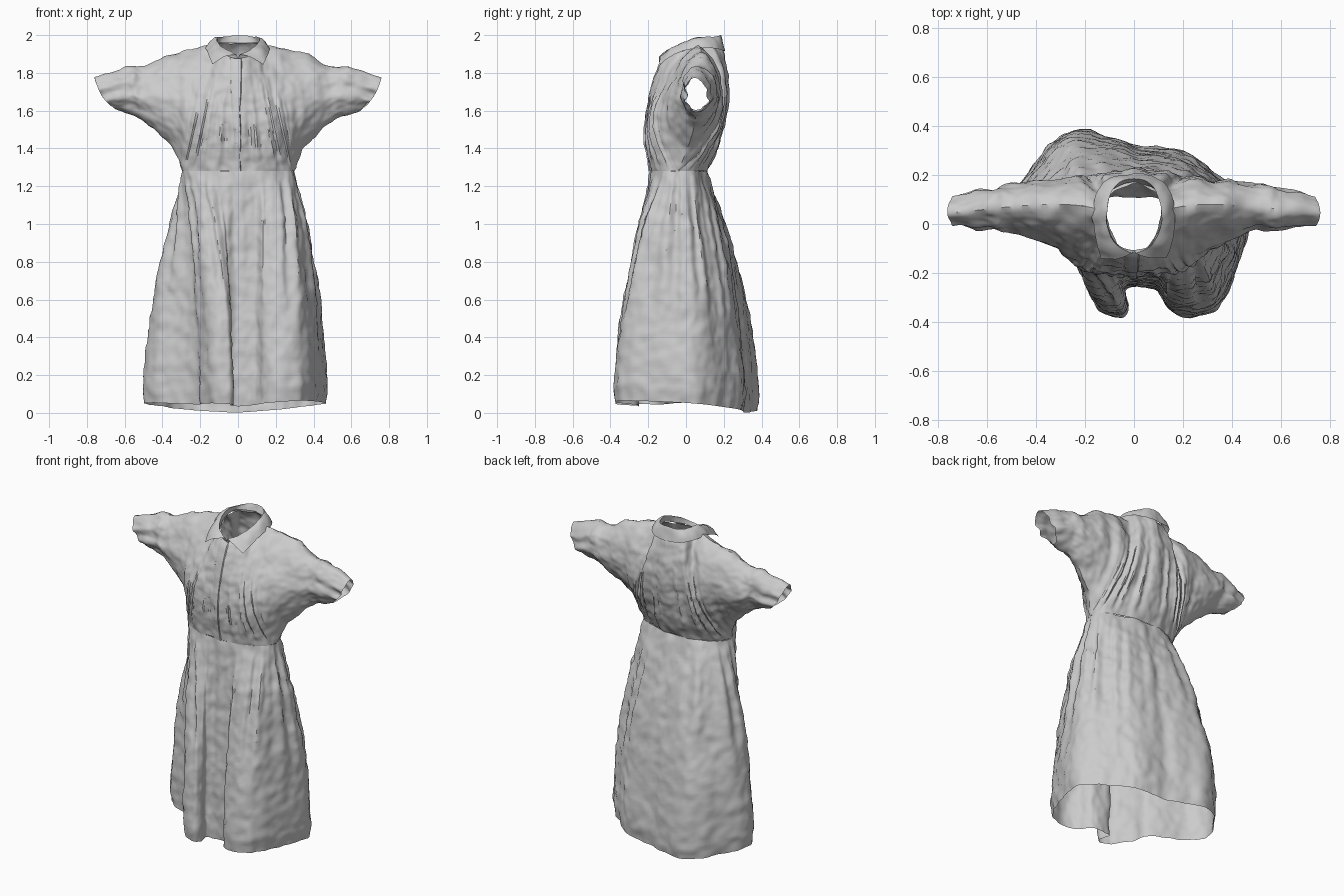
import bpy, bmesh, math
from mathutils import Vector, noise

if "Cube" in bpy.data.objects:
    bpy.data.objects.remove(bpy.data.objects["Cube"])

WAIST_Z = 1.28


def spline(pts, t, closed=False):
    """Catmull-Rom point on pts, t measured in control-point indices."""
    n = len(pts)
    i = math.floor(t) if closed else min(int(t), n - 2)
    f = t - i
    get = (lambda k: Vector(pts[k % n])) if closed else (lambda k: Vector(pts[max(0, min(n - 1, k))]))
    a, b, c, d = get(i - 1), get(i), get(i + 1), get(i + 2)
    return 0.5 * (2 * b + (c - a) * f + (2 * a - 5 * b + 4 * c - d) * f * f + (3 * b - a - 3 * c + d) * f ** 3)


def waist(angle):
    return Vector((0.30 * math.sin(angle), -0.04 - 0.15 * math.cos(angle), WAIST_Z))


def build(name, grids, crumple=1.0, closed=False):
    """Make one welded cloth surface from grids of points, then crumple it."""
    bm = bmesh.new()
    for grid in grids:
        rows = [[bm.verts.new(p) for p in row] for row in grid]
        for r0, r1 in zip(rows, rows[1:]):
            m = len(r0)
            for k in range(m if closed else m - 1):
                bm.faces.new((r0[k], r0[(k + 1) % m], r1[(k + 1) % m], r1[k]))
    bmesh.ops.remove_doubles(bm, verts=bm.verts, dist=0.0004)
    bmesh.ops.recalc_face_normals(bm, faces=bm.faces)
    bm.normal_update()
    moves = []
    for v in bm.verts:
        p = v.co
        d = 0.012 * noise.noise(Vector((p.x * 11, p.y * 11, p.z * 3.5)))
        d += 0.007 * noise.noise(p * 17 + Vector((5, 2, 8)))
        d += 0.004 * noise.noise(p * 34)
        moves.append(v.normal * d * crumple)
    for v, m in zip(bm.verts, moves):
        v.co += m
        v.co.z = min(2, max(0, v.co.z))
    mesh = bpy.data.meshes.new(name)
    bm.to_mesh(mesh)
    bm.free()
    obj = bpy.data.objects.new(name, mesh)
    bpy.context.collection.objects.link(obj)
    bpy.ops.object.select_all(action='DESELECT')
    obj.select_set(True)
    bpy.context.view_layer.objects.active = obj
    bpy.ops.object.shade_smooth_by_angle(angle=math.radians(35))
    return obj


# Skirt: waist ellipse flowing into a deeply folded hem outline
hem = [(0.02, -0.25), (0.10, -0.27), (0.14, -0.35), (0.23, -0.38), (0.34, -0.35), (0.41, -0.22),
       (0.46, -0.06), (0.47, 0.05), (0.41, 0.14), (0.34, 0.20), (0.27, 0.26), (0.18, 0.30),
       (0.04, 0.315), (-0.08, 0.35), (-0.24, 0.385), (-0.36, 0.31), (-0.46, 0.18), (-0.505, 0.06),
       (-0.44, -0.04), (-0.33, -0.09), (-0.22, -0.15), (-0.19, -0.25), (-0.13, -0.36),
       (-0.05, -0.38), (-0.02, -0.34), (-0.04, -0.27)]
NS, NZ = 208, 70
skirt = []
for j in range(NZ + 1):
    t = j / NZ
    row = []
    for k in range(NS):
        u = k / NS * len(hem)
        h = spline([(x, y, 0) for x, y in hem], u, True)
        ang = math.pi * (u / 12 if u < 12 else 1 + (u - 12) / (len(hem) - 12))
        w = waist(ang)
        z0 = 0.02 - 0.06 * h.y + 0.07 * abs(h.x)
        z = z0 + (WAIST_Z - z0) * t
        f = 1 - (z / WAIST_Z) ** 2
        p = w.lerp(h, f)
        # gathers fading out below the waist
        g = 0.035 * f * max(0, 1 - f) ** 1.5 * (math.sin(ang * 19) + 0.6 * math.sin(ang * 31 + 1))
        s = (1 + g / 0.3) * (1 - 0.025 * max(0, 1 - t / 0.06))
        row.append((p.x * s, p.y * s, z))
    skirt.append(row)
build("skirt", [skirt], 1.0, True)

# Bodice with cut-in-one sleeves: top edge, bottom edge and fullness per column
shoulder = [(0.12, 0.05, 1.945), (0.22, 0.075, 1.935), (0.36, 0.08, 1.90), (0.51, 0.07, 1.835),
            (0.60, 0.06, 1.83), (0.76, 0.045, 1.775)]
neck = {-1: [(0, -0.11, 1.87), (0.06, -0.09, 1.89), (0.10, -0.02, 1.92)],
        1: [(0, 0.17, 1.96), (0.06, 0.15, 1.96), (0.10, 0.12, 1.96)]}
underarm = [(0.30, -0.04, WAIST_Z), (0.355, 0.01, 1.41), (0.45, 0.04, 1.505), (0.54, 0.05, 1.565), (0.64, 0.05, 1.60)]
fullness = {-1: [0.06, 0.065, 0.11, 0.14, 0.15, 0.12, 0.085, 0.085, 0.05],
            1: [0.08, 0.085, 0.11, 0.15, 0.165, 0.13, 0.11, 0.10, 0.07]}


def bodice_point(u, s, side):
    """u: 0 centre to 8 sleeve end, s: 0 bottom to 1 top, side: -1 front, 1 back."""
    top = spline(neck[side] + shoulder, u)
    if u <= 4:
        a = u / 4 * math.pi / 2
        bot = waist(a if side < 0 else math.pi - a)
    else:
        bot = spline(underarm, u - 4)
    full = spline([(b, 0, 0) for b in fullness[side]], u).x
    p = bot.lerp(top, s)
    arch = max(0, math.sin(math.pi * s))
    # rounded over the shoulder, tapering into the waist
    out = min(1, max(0, u - 3) / 4)
    power = (0.68 - 0.15 * out) if s > 0.5 else (1.0 - 0.4 * out)
    p.y += side * full * arch ** power
    # gathers above the waist, lengthwise folds in the sleeve, cuff seam, flared sleeve end
    torso = max(0, 1 - max(0, u - 3) / 3)
    p.y += side * 0.016 * torso * arch * (1 - s) ** 2 * (math.sin(u * 8) + 0.5 * math.sin(u * 13 + 2))
    sleeve = max(0, u - 4) / 4
    p.y += side * 0.009 * sleeve * arch * math.sin(s * 17 + u)
    p.y -= side * 0.014 * arch * math.exp(-((u - 7.0) / 0.25) ** 2)
    flare = 0.016 * arch * (u / 8) ** 8
    p.x += flare
    p.z -= flare
    return p


sheets = []
NU, NV = 80, 52
for side in (-1, 1):
    columns = [[bodice_point(8 * i / NU, j / NV, side) for j in range(NV + 1)] for i in range(NU + 1)]
    for mirror in (-1, 1):
        sheets.append([[(mirror * p.x, p.y, p.z) for p in col] for col in columns])
build("bodice", sheets)

# Button placket: narrow raised strip down the bodice front
strip = []
for j in range(41):
    row = []
    for x, lift in ((-0.04, 0.0), (-0.036, 0.005), (-0.01, 0.007), (0.012, 0.007), (0.016, 0.0)):
        p = bodice_point(abs(x) * 16, j / 40, -1)
        row.append((x, p.y - lift, p.z))
    strip.append(row)
build("placket", [strip])

# Shirt collar: stand, fold line and pointed flap, mirrored left to right
stand = neck[-1] + [shoulder[0]] + neck[1][::-1]
fold = [(0.01, -0.12, 1.895), (0.07, -0.085, 1.93), (0.108, -0.01, 1.965), (0.112, 0.06, 1.985),
        (0.09, 0.13, 1.992), (0.05, 0.175, 1.998), (0, 0.185, 1.999)]
flap = [(0.135, -0.14, 1.845), (0.15, -0.09, 1.88), (0.165, -0.02, 1.915), (0.165, 0.06, 1.93),
        (0.14, 0.145, 1.93), (0.085, 0.192, 1.92), (0, 0.203, 1.915)]
collar = []
for mirror in (-1, 1):
    grid = []
    for i in range(37):
        u = i / 6
        a, b, c = (spline(line, u) for line in (stand, fold, flap))
        pts = [a.lerp(b, k / 4) for k in range(5)]
        for k in range(1, 7):
            q = b.lerp(c, k / 6)
            q.z += 0.012 * math.sin(math.pi * k / 6)
            q.y -= 0.01 * math.sin(math.pi * k / 6) * max(0, 1 - u / 2)
            pts.append(q)
        grid.append([(mirror * p.x, p.y, p.z) for p in pts])
    collar.append(grid)
build("collar", collar, 0.7)
